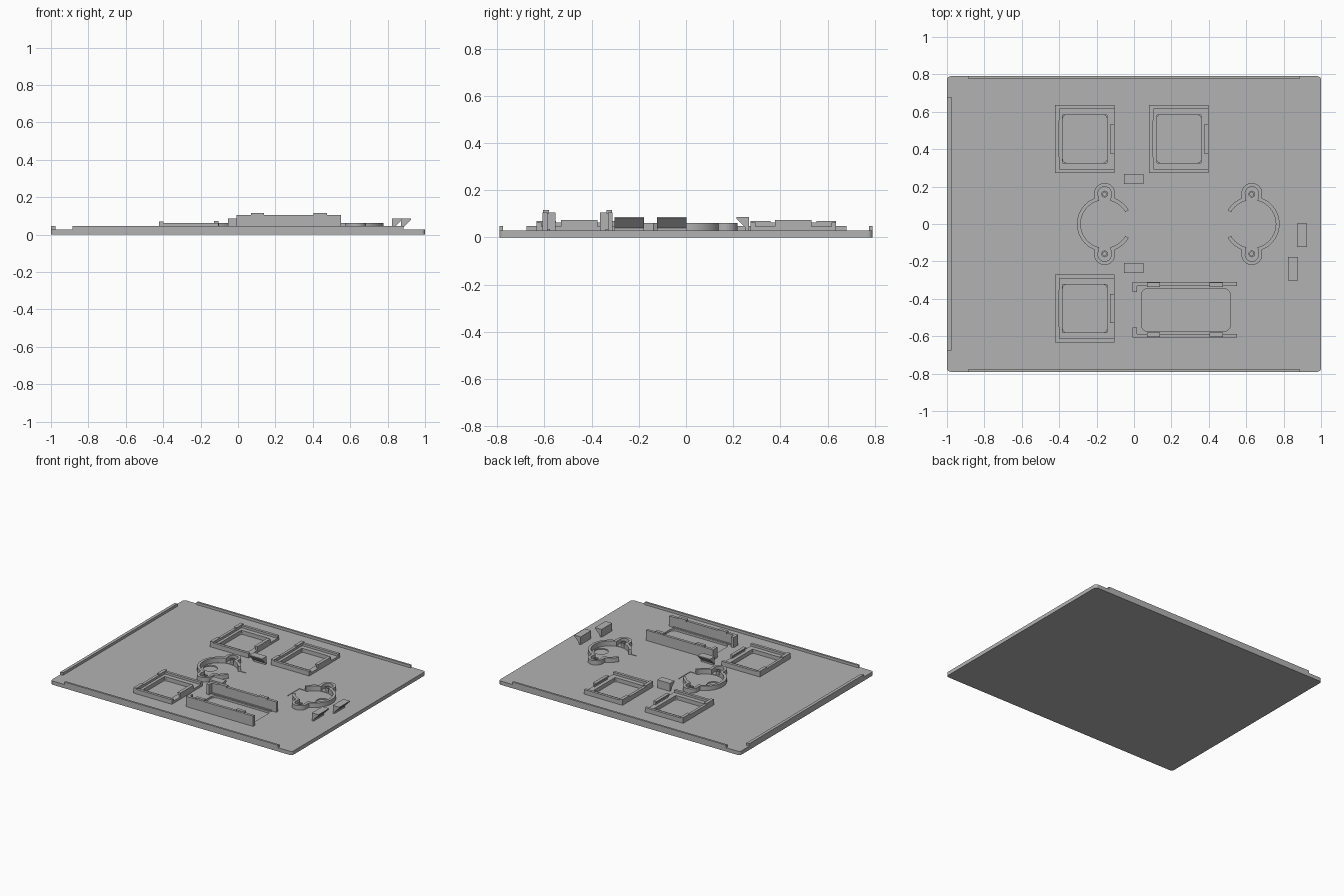
import bpy, bmesh, math
from mathutils import Matrix

if "Cube" in bpy.data.objects:
    bpy.data.objects.remove(bpy.data.objects["Cube"])

grey = bpy.data.materials.new("light_grey")
grey.diffuse_color = (0.45, 0.45, 0.45, 1)
grey.use_nodes = True
grey.node_tree.nodes["Principled BSDF"].inputs["Base Color"].default_value = grey.diffuse_color
TOP = 0.028      # upper surface of the plate
SINK = 0.022     # parts start slightly inside the plate


def finish(name, bm):
    bmesh.ops.recalc_face_normals(bm, faces=bm.faces)
    me = bpy.data.meshes.new(name)
    bm.to_mesh(me)
    bm.free()
    me.materials.append(grey)
    ob = bpy.data.objects.new(name, me)
    bpy.context.collection.objects.link(ob)
    return ob


def add_prism(bm, pts, z0, z1):
    lo = [bm.verts.new((x, y, z0)) for x, y in pts]
    hi = [bm.verts.new((x, y, z1)) for x, y in pts]
    bm.faces.new(lo[::-1])
    bm.faces.new(hi)
    n = len(pts)
    for i in range(n):
        j = (i + 1) % n
        bm.faces.new((lo[i], lo[j], hi[j], hi[i]))


def add_box(bm, x0, x1, y0, y1, z0, z1):
    add_prism(bm, [(x0, y0), (x1, y0), (x1, y1), (x0, y1)], z0, z1)


def circle(cx, cy, r, n=32):
    return [(cx + r * math.cos(2 * math.pi * i / n), cy + r * math.sin(2 * math.pi * i / n)) for i in range(n)]


def round_rect(x0, x1, y0, y1, r, n=5):
    pts = []
    for k, (cx, cy) in enumerate([(x1 - r, y1 - r), (x0 + r, y1 - r), (x0 + r, y0 + r), (x1 - r, y0 + r)]):
        for i in range(n + 1):
            a = math.pi / 2 * (k + i / n)
            pts.append((cx + r * math.cos(a), cy + r * math.sin(a)))
    return pts


# Base plate
bm = bmesh.new()
add_prism(bm, round_rect(-1, 1, -0.79, 0.79, 0.02), 0, TOP)
plate = finish("base_plate", bm)


def recess(pts, depth):
    bm = bmesh.new()
    add_prism(bm, pts, TOP - depth, 0.2)
    cut = finish("recess_cutter", bm)
    cut.hide_render = True
    mod = plate.modifiers.new("recess", "BOOLEAN")
    mod.operation, mod.solver, mod.object = "DIFFERENCE", "EXACT", cut
    bpy.context.view_layer.objects.active = plate
    bpy.ops.object.modifier_apply(modifier=mod.name)
    bpy.data.objects.remove(cut)


# Raised lips along three edges
bm = bmesh.new()
for s in (-1, 1):
    add_box(bm, -0.885, 0.885, min(s * 0.775, s * 0.79), max(s * 0.775, s * 0.79), SINK, 0.047)
add_box(bm, -1, -0.977, -0.675, 0.68, SINK, 0.047)
finish("edge_lips", bm)

# Square module frames: ledge, three walls, corner hooks and a clip
for i, (cx, cy) in enumerate([(-0.263, 0.455), (0.24, 0.455), (-0.263, -0.452)]):
    bm = bmesh.new()
    x0, x1, y0, y1 = cx - 0.159, cx + 0.158, cy - 0.181, cy + 0.181
    add_box(bm, x0 + 0.02, cx - 0.118, y0 + 0.02, y1 - 0.02, SINK, 0.045)
    add_box(bm, cx + 0.118, x1, y0 + 0.02, y1 - 0.02, SINK, 0.045)
    add_box(bm, cx - 0.118, cx + 0.118, y0 + 0.02, cy - 0.128, SINK, 0.045)
    add_box(bm, cx - 0.118, cx + 0.118, cy + 0.128, y1 - 0.02, SINK, 0.045)
    add_box(bm, x0, x1, y0, y0 + 0.02, SINK, 0.062)
    add_box(bm, x0, x1, y1 - 0.02, y1, SINK, 0.062)
    add_box(bm, x0, x0 + 0.02, y0 + 0.02, y1 - 0.02, SINK, 0.062)
    for ya, yb in ((y0, y0 + 0.083), (y1 - 0.083, y1)):
        add_box(bm, x0, x0 + 0.024, ya, yb, 0.06, 0.07)
    add_box(bm, x1 - 0.014, x1, cy - 0.077, cy + 0.077, SINK, 0.073)
    add_box(bm, x1 - 0.024, x1 - 0.014, cy - 0.077, cy + 0.077, 0.063, 0.073)
    finish(f"module_frame_{i + 1}", bm)
    recess(round_rect(cx - 0.118, cx + 0.118, cy - 0.128, cy + 0.128, 0.02), 0.012)

# Battery cradle: two tall walls with end hooks and snap bumps
bm = bmesh.new()
cy = -0.459
for s in (-1, 1):
    def bar(xa, xb, ya, yb, za, zb):
        a, b = sorted((cy + s * ya, cy + s * yb))
        add_box(bm, xa, xb, a, b, za, zb)
    bar(-0.007, 0.55, 0.128, 0.148, SINK, 0.105)
    bar(-0.007, 0.015, 0.095, 0.128, SINK, 0.105)
    bar(0.015, 0.515, 0.118, 0.128, SINK, 0.035)
    for bx in (0.07, 0.405):
        bar(bx, bx + 0.07, 0.122, 0.146, 0.1, 0.115)
finish("battery_cradle", bm)
recess(round_rect(0.04, 0.515, -0.575, -0.345, 0.035), 0.015)


# Round holders: open ring wall with two screw ears
def outline(theta, radius, ear):
    d, r = 0.163, radius
    for sign in (1, -1):
        phi = theta - sign * math.pi / 2
        k = ear * ear - (d * math.sin(phi)) ** 2
        if k > 0 and math.cos(phi) > 0:
            r = max(r, d * math.cos(phi) + math.sqrt(k))
    return r * math.cos(theta), r * math.sin(theta)


for name, cx, s in (("left", -0.157, 1), ("right", 0.63, -1)):
    start = math.radians(30)
    angles = [start + (2 * math.pi - 2 * start) * i / 150 for i in range(151)]
    outer = [outline(a, 0.148, 0.056) for a in angles]
    inner = [outline(a, 0.128, 0.036) for a in angles]
    bm = bmesh.new()
    rows = [[bm.verts.new((cx + s * x, y, z)) for x, y in loop]
            for loop, z in ((outer, SINK), (outer, 0.061), (inner, 0.061), (inner, SINK))]
    for k in range(4):
        a, b = rows[k], rows[(k + 1) % 4]
        for i in range(150):
            bm.faces.new((a[i], a[i + 1], b[i + 1], b[i]))
    for i in (0, 150):
        bm.faces.new([r[i] for r in rows])
    finish(f"{name}_round_holder", bm)

    # Screw posts in the ears
    bm = bmesh.new()
    for y in (-0.16, 0.16):
        loops = [[bm.verts.new((px, py, z)) for px, py in circle(cx, y, r, 20)]
                 for r, z in ((0.018, SINK), (0.018, 0.05), (0.01, 0.05), (0.01, SINK))]
        for k in range(4):
            a, b = loops[k], loops[(k + 1) % 4]
            for i in range(20):
                j = (i + 1) % 20
                bm.faces.new((a[i], a[j], b[j], b[i]))
    finish(f"{name}_screw_posts", bm)

    # Shallow floor pocket with a cable slot, and a round dimple
    arc = [math.radians(34 + 292 * i / 60) for i in range(61)]
    pocket = [(0.128 * math.cos(a), 0.128 * math.sin(a)) for a in arc]
    pocket += [(0.172, -0.0716), (0.172, 0.0716)]
    recess([(cx + s * x, y) for x, y in pocket][::s], 0.004)
    recess(circle(cx - s * 0.072, 0, 0.048), 0.012)

# Snap hooks with a slanted underside
hook_profile = [(0, SINK), (0.014, SINK), (0.014, 0.04), (0.054, 0.08), (0.054, 0.087), (0, 0.087)]


def hook(name, x, y, length, turn):
    bm = bmesh.new()
    ends = [[bm.verts.new((u, v, z)) for u, z in hook_profile] for v in (-length / 2, length / 2)]
    bm.faces.new(ends[0])
    bm.faces.new(ends[1][::-1])
    for i in range(6):
        j = (i + 1) % 6
        bm.faces.new((ends[0][i], ends[0][j], ends[1][j], ends[1][i]))
    bm.transform(Matrix.Translation((x, y, 0)) @ Matrix.Rotation(math.radians(turn), 4, "Z"))
    finish(name, bm)


hook("side_hook_back", 0.871, -0.06, 0.125, 0)
hook("side_hook_front", 0.824, -0.24, 0.125, 0)
hook("centre_hook_back", -0.002, 0.267, 0.105, -90)
hook("centre_hook_front", -0.002, -0.262, 0.105, 90)
